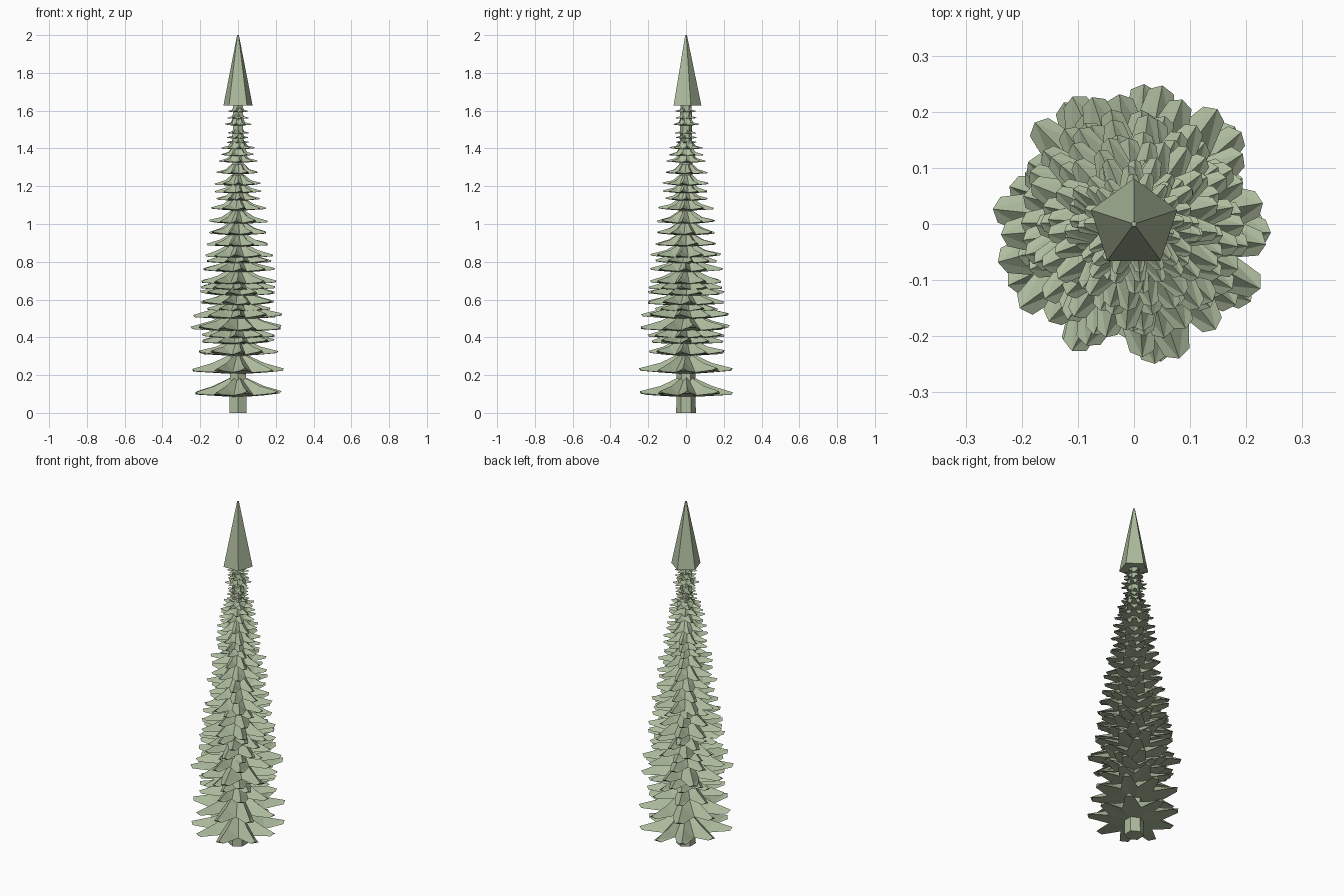
import bpy, bmesh, math, random
from math import sin, cos, pi

if "Cube" in bpy.data.objects:
    bpy.data.objects.remove(bpy.data.objects["Cube"])

random.seed(11)
green = bpy.data.materials.new("sage_green")
green.diffuse_color = (0.42, 0.50, 0.34, 1)
green.use_nodes = True
green.node_tree.nodes["Principled BSDF"].inputs["Base Color"].default_value = green.diffuse_color


def finish(name, bm):
    bmesh.ops.recalc_face_normals(bm, faces=bm.faces)
    me = bpy.data.meshes.new(name)
    bm.to_mesh(me)
    bm.free()
    me.materials.append(green)
    ob = bpy.data.objects.new(name, me)
    bpy.context.collection.objects.link(ob)
    return ob


def frustum(name, sides, r1, r2, z1, z2):
    # tapered prism with one corner towards +y
    bm = bmesh.new()
    rings = [[bm.verts.new((r * cos(pi / 2 + 2 * pi * i / sides),
                            r * sin(pi / 2 + 2 * pi * i / sides), z))
              for i in range(sides)] for r, z in ((r1, z1), (r2, z2))]
    for i in range(sides):
        j = (i + 1) % sides
        bm.faces.new((rings[0][i], rings[0][j], rings[1][j], rings[1][i]))
    bm.faces.new(rings[0])
    bm.faces.new(rings[1])
    return finish(name, bm)


def branch_tier(name, z, R, n):
    # star-shaped skirt: ridged, blunt-tipped branches, slightly bulging below
    bm = bmesh.new()

    def vert(r, a, h):
        return bm.verts.new((r * cos(a), r * sin(a), h))

    turn, step = random.uniform(0, 2 * pi), 2 * pi / n
    h, rc = 0.32 * R + 0.01, min(0.035, 0.4 * R)
    under = vert(0, 0, z - 0.07 * R)
    crown = vert(0, 0, z + h + 0.005)
    valleys, inner, knees, tips = [], [], [], []
    for i in range(n):
        a = turn + i * step + random.uniform(-.08, .08)
        r = R * random.choice((1, 1, 0.97, 0.92))
        lift = random.uniform(-0.02, 0.03) * R
        half = 0.095 * R / r
        valleys.append(vert(0.56 * R, a - step / 2, z - 0.03 * R))
        inner.append((vert(rc * 0.9, a - step / 2, z + h * 0.9), vert(rc, a, z + h)))
        knees.append(vert(0.55 * R, a, z + 0.17 * R))
        tips.append((vert(r * .96, a - half, z + lift),
                     vert(r, a, z + 0.05 * R + lift),
                     vert(r * .96, a + half, z + lift)))
    for i in range(n):
        j = (i + 1) % n
        v0, v1, knee = valleys[i], valleys[j], knees[i]
        (c0, ridge), c1 = inner[i], inner[j][0]
        left, mid, right = tips[i]
        for f in ((c0, v0, knee), (c0, knee, ridge), (v0, left, mid), (v0, mid, knee),
                  (knee, mid, v1), (mid, right, v1), (knee, v1, c1), (ridge, knee, c1),
                  (left, right, mid), (crown, c0, ridge), (crown, ridge, c1),
                  (under, left, v0), (under, right, left), (under, v1, right)):
            bm.faces.new(f)
    return finish(name, bm)


# Trunk and pointed five-sided top
frustum("trunk", 6, 0.052, 0.03, 0, 1.64)
frustum("tree_top", 5, 0.081, 0.005, 1.628, 2.0)

# Branch tiers: (tip height, radius)
tiers = [(.10, .25), (.222, .252), (.315, .215), (.375, .20), (.405, .21),
         (.445, .253), (.51, .238), (.545, .18), (.58, .21), (.63, .208),
         (.66, .20), (.69, .208), (.755, .197), (.80, .18), (.83, .19),
         (.89, .167), (.95, .167), (1.01, .16), (1.08, .15), (1.13, .12),
         (1.17, .125), (1.21, .125), (1.27, .115), (1.33, .105), (1.365, .095),
         (1.40, .09), (1.43, .06), (1.455, .06), (1.48, .06), (1.525, .073),
         (1.56, .06), (1.595, .06)]
for k, (z, r) in enumerate(tiers):
    branch_tier(f"branch_tier_{k + 1}", z, r, 9 if r > 0.11 else 8)
